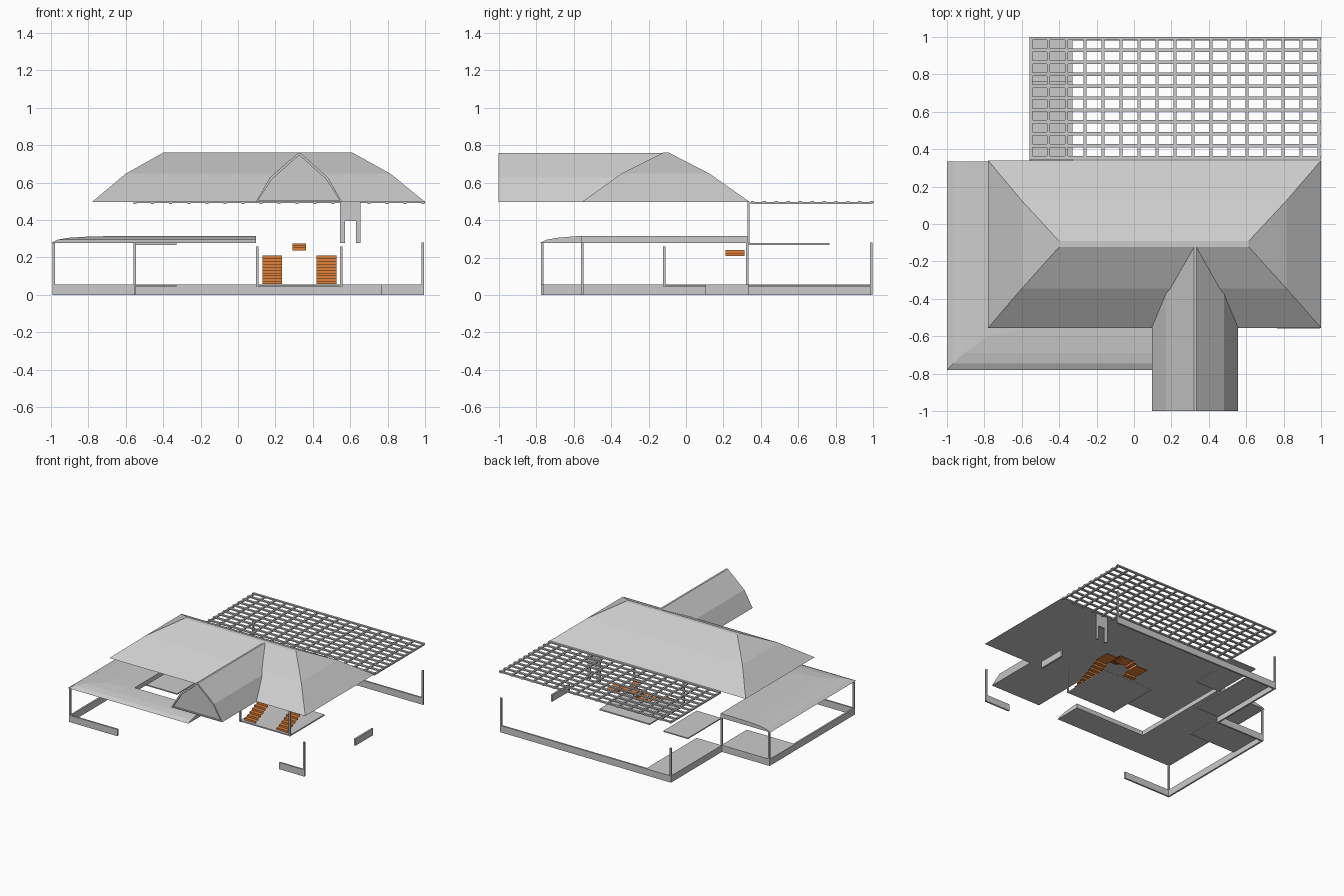
import bpy, bmesh

if "Cube" in bpy.data.objects:
    bpy.data.objects.remove(bpy.data.objects["Cube"])


def material(name, rgb):
    m = bpy.data.materials.new(name)
    m.diffuse_color = (*rgb, 1)
    m.use_nodes = True
    m.node_tree.nodes["Principled BSDF"].inputs["Base Color"].default_value = m.diffuse_color
    return m


GREY = material("plain grey", (0.6, 0.6, 0.6))
WOOD = material("orange wood", (0.75, 0.22, 0.04))


def finish(name, bm, mat, normals=True):
    if normals:
        bmesh.ops.recalc_face_normals(bm, faces=bm.faces)
    me = bpy.data.meshes.new(name)
    bm.to_mesh(me)
    bm.free()
    me.materials.append(mat)
    ob = bpy.data.objects.new(name, me)
    bpy.context.collection.objects.link(ob)
    return ob


def loft(name, rings, mat=GREY):
    """Closed solid through a list of equal-length point rings."""
    bm = bmesh.new()
    vs = [[bm.verts.new(p) for p in r] for r in rings]
    n = len(rings[0])
    for a, b in zip(vs, vs[1:]):
        for i in range(n):
            j = (i + 1) % n
            bm.faces.new((a[i], a[j], b[j], b[i]))
    bm.faces.new(vs[0])
    bm.faces.new(vs[-1])
    return finish(name, bm, mat)


def add_box(bm, x0, x1, y0, y1, z0, z1):
    vs = bmesh.ops.create_cube(bm, size=1)["verts"]
    for v in vs:
        v.co = (x1 if v.co.x > 0 else x0, y1 if v.co.y > 0 else y0, z1 if v.co.z > 0 else z0)


def boxes(name, items, mat=GREY):
    bm = bmesh.new()
    for it in items:
        add_box(bm, *it)
    return finish(name, bm, mat)


def rect(x0, x1, y0, y1, z):
    return [(x0, y0, z), (x1, y0, z), (x1, y1, z), (x0, y1, z)]


# Main hipped roof with a pitch break
loft("main_roof", [rect(-0.78, 1.0, -0.555, 0.34, 0.497),
                   rect(-0.60, 0.815, -0.345, 0.125, 0.648),
                   rect(-0.40, 0.613, -0.122, -0.092, 0.76)])

# Front gable roof with a recessed end panel
profile = [(0.095, 0.497), (0.17, 0.627), (0.32, 0.758), (0.335, 0.758), (0.482, 0.627), (0.556, 0.497)]
gable = loft("gable_roof", [[(x, y, z) for x, z in profile] for y in (-1.0, -0.11)])
bm = bmesh.new()
bm.from_mesh(gable.data)
front = [f for f in bm.faces if f.calc_center_median().y < -0.99]
bmesh.ops.inset_region(bm, faces=front, thickness=0.014)
res = bmesh.ops.extrude_discrete_faces(bm, faces=front)
for v in {v for f in res["faces"] for v in f.verts}:
    v.co.y += 0.012
bm.to_mesh(gable.data)
bm.free()

# Low porch roof wrapping round the left corner
section = [(0, 0, 0.278), (0.035, 0.035, 0.295), (0.09, 0.09, 0.305),
           (0.22, 0.18, 0.313), (0.45, 0.225, 0.315), (0.45, 0.225, 0.278)]
loft("porch_roof", [[(0.095, -0.78 + b, z) for a, b, z in section],
                    [(-1 + a, -0.78 + b, z) for a, b, z in section],
                    [(-1 + a, 0.335, z) for a, b, z in section]])

# Low plinth walls
T, H = 0.014, 0.055
boxes("plinth_walls", [
    (-0.993, -0.553, -0.775, -0.775 + T, 0, H),
    (-0.993, -0.993 + T, -0.775, 0.333, 0, H),
    (-0.993, -0.553, 0.333 - T, 0.333, 0, H),
    (-0.56, -0.56 + T, 0.32, 0.995, 0, H),
    (-0.56, 0.995, 0.995 - T, 0.995, 0, H),
    (0.765, 0.995, -0.56, -0.56 + T, 0, H),
    (0.995 - T, 0.995, 0.105, 0.333, 0, H)])

# Slender posts
W = 0.0065
spots = [(-0.986, -0.768, 0.28), (-0.986, 0.326, 0.28), (-0.553, 0.988, 0.28),
         (0.988, 0.988, 0.28), (0.988, -0.553, 0.28), (-0.553, 0.326, 0.28),
         (0.102, -0.115, 0.26), (0.552, -0.115, 0.26)]
boxes("posts", [(x - W, x + W, y - W, y + W, 0.045, z) for x, y, z in spots])

# Floor slabs
boxes("back_floor", [(-0.553, -0.33, 0.333, 0.985, 0.044, 0.053)])
boxes("side_floor", [(-0.985, -0.553, 0.0, 0.325, 0.044, 0.053)])
boxes("upper_floor", [(-0.553, -0.33, 0.333, 0.765, 0.268, 0.277)])
boxes("stair_floor", [(0.10, 0.555, -0.115, 0.33, 0.043, 0.053)])

# Door frame hanging below the rear eave
boxes("door_frame", [(0.545, 0.655, 0.327, 0.34, 0.395, 0.497),
                     (0.545, 0.573, 0.327, 0.34, 0.278, 0.395),
                     (0.632, 0.655, 0.327, 0.34, 0.278, 0.395)])

# Pergola grid
rafters = [(x - 0.008, x + 0.008, 0.345, 0.995, 0.485, 0.496)
           for x in [0.99 - 0.0964 * i for i in range(17)]]
rafters[-1] = (-0.56, -0.544, 0.345, 0.995, 0.485, 0.496)
battens = [(-0.56, 1.0, y - 0.009, y + 0.009, 0.492, 0.502)
           for y in [0.355 + 0.0637 * i for i in range(11)]]
boxes("pergola_rafters", rafters)
boxes("pergola_battens", battens)


# Thin folded stair flights; place(t, s, z): t along the climb, s across
def flight(name, place, t0, t1, s0, s1, z0, z1, steps):
    pts = []
    for i in range(steps):
        ta = t0 + (t1 - t0) * i / steps
        tb = t0 + (t1 - t0) * (i + 1) / steps
        za = z0 + (z1 - z0) * i / steps
        zb = z0 + (z1 - z0) * (i + 1) / steps
        pts += [(ta, za), (ta, zb), (tb, zb)]
        if i < steps - 1:
            pts.pop()
    bm = bmesh.new()
    path = []
    for i in range(steps):
        ta = t0 + (t1 - t0) * i / steps
        path += [(ta, z0 + (z1 - z0) * i / steps), (ta, z0 + (z1 - z0) * (i + 1) / steps)]
    path.append((t1, z1))
    rows = [[bm.verts.new(place(t, s, z)) for s in (s0, s1)] for t, z in path]
    for a, b in zip(rows, rows[1:]):
        bm.faces.new((a[0], a[1], b[1], b[0]))
    for f in bm.faces:
        f.normal_update()
        if f.normal.z < -0.5:
            f.normal_flip()
    return finish(name, bm, WOOD)


CX = 0.328
for side, label in ((-1, "left"), (1, "right")):
    flight(label + "_flight", lambda t, s, z, k=side: (CX + k * s, t, z),
           -0.10, 0.21, 0.093, 0.198, 0.057, 0.21, 10)
    boxes(label + "_landing", [(*sorted((CX + side * 0.093, CX + side * 0.198)),
                                0.21, 0.312, 0.207, 0.21)], WOOD)
    flight(label + "_cross_steps", lambda t, s, z, k=side: (CX + k * t, s, z),
           0.093, 0.036, 0.21, 0.312, 0.21, 0.24, 2)

# Middle landing and the last flight back to the front
boxes("middle_landing", [(CX - 0.036, CX + 0.036, 0.21, 0.312, 0.237, 0.24)], WOOD)
flight("middle_flight", lambda t, s, z: (CX + s, t, z), 0.21, 0.13, -0.036, 0.036, 0.24, 0.276, 3)
